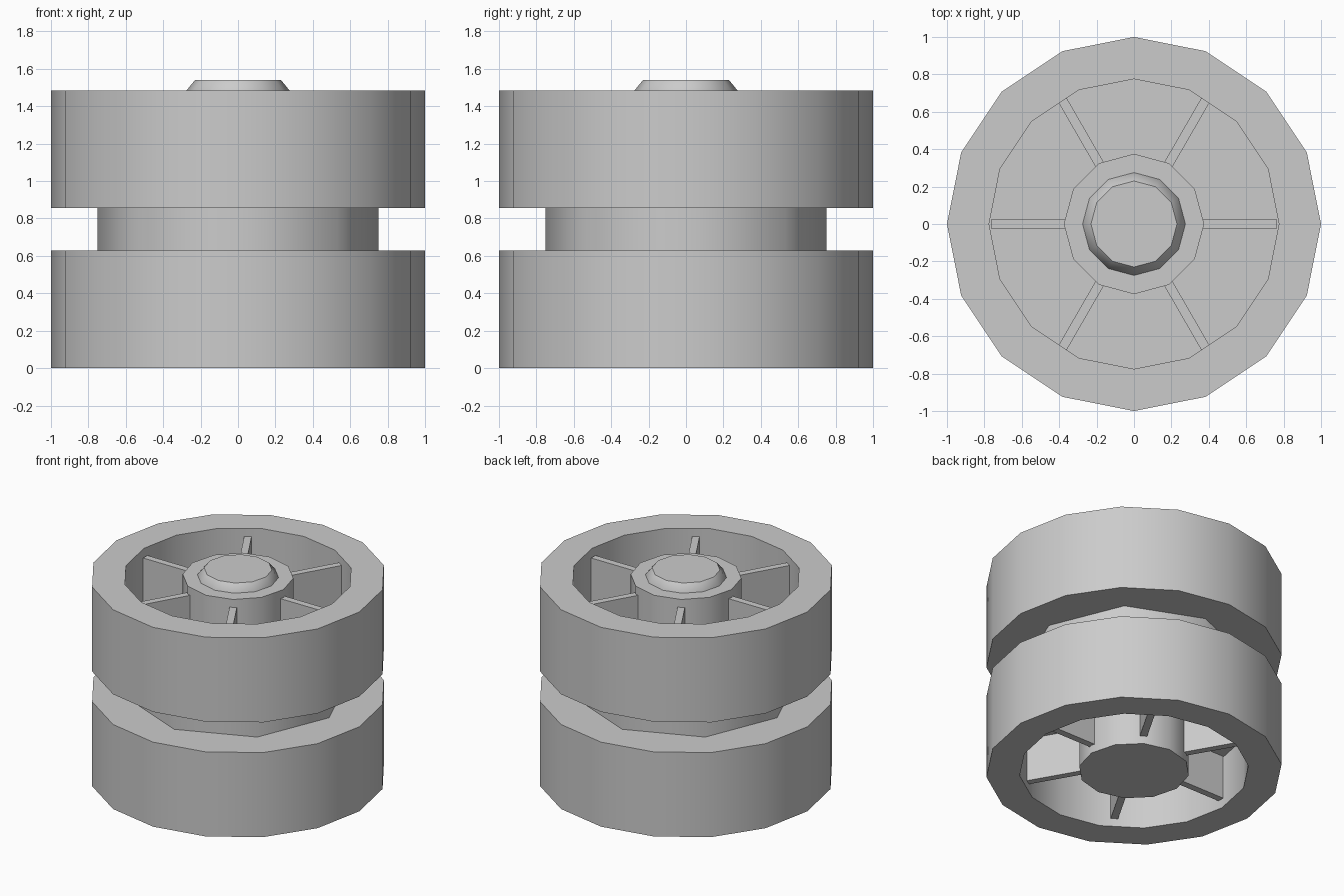
import bpy, bmesh
from math import sin, cos, tau, radians
from mathutils import Matrix

cube = bpy.data.objects.get("Cube")
if cube:
    bpy.data.objects.remove(cube, do_unlink=True)

# Single grey material
grey = bpy.data.materials.new("plain grey")
grey.use_nodes = True
colour = (0.6, 0.6, 0.6, 1)
grey.diffuse_color = colour
grey.node_tree.nodes["Principled BSDF"].inputs["Base Color"].default_value = colour

TOP = 1.485        # rim height of the upper wheel
WIDTH = 0.63       # thickness of one wheel
DEPTH = 0.385      # depth of the recess


def add_object(name, bm, smooth=None):
    bmesh.ops.recalc_face_normals(bm, faces=bm.faces)
    mesh = bpy.data.meshes.new(name)
    bm.to_mesh(mesh)
    bm.free()
    mesh.materials.append(grey)
    obj = bpy.data.objects.new(name, mesh)
    bpy.context.collection.objects.link(obj)
    if smooth:
        bpy.ops.object.select_all(action="DESELECT")
        obj.select_set(True)
        bpy.context.view_layer.objects.active = obj
        bpy.ops.object.shade_smooth_by_angle(angle=radians(smooth))
    return obj


def lathe(name, profile, sides, smooth=40):
    """Revolve (radius, z) points around z and cap both ends."""
    bm = bmesh.new()
    rings = [[bm.verts.new((r * cos(tau * i / sides), r * sin(tau * i / sides), z))
              for i in range(sides)] for r, z in profile]
    for a, b in zip(rings, rings[1:]):
        for i in range(sides):
            j = (i + 1) % sides
            bm.faces.new((a[i], a[j], b[j], b[i]))
    bm.faces.new(rings[0])
    bm.faces.new(rings[-1])
    return add_object(name, bm, smooth)


def spokes(name, z_low, z_high):
    """Six thin ribs between hub and rim."""
    bm = bmesh.new()
    inner, outer = 0.35, 0.765
    for i in range(6):
        place = (Matrix.Rotation(tau * i / 6, 4, "Z")
                 @ Matrix.Translation(((inner + outer) / 2, 0, (z_low + z_high) / 2))
                 @ Matrix.Diagonal((outer - inner, 0.05, z_high - z_low, 1)))
        bmesh.ops.create_cube(bm, size=1, matrix=place)
    add_object(name, bm)


# Two recessed wheels, mirrored about the middle
wheel = [(0.775, DEPTH), (0.775, 0), (1, 0), (1, WIDTH)]
lathe("lower_wheel", wheel, 16)
lathe("upper_wheel", [(r, TOP - z) for r, z in wheel], 16)

# Ribs set slightly below the rims
spokes("lower_spokes", 0.06, DEPTH + 0.01)
spokes("upper_spokes", TOP - DEPTH - 0.01, TOP - 0.06)

# Hubs, the upper one with a bevelled cap
lathe("lower_hub", [(0.375, 0), (0.375, DEPTH + 0.01)], 12)
lathe("upper_hub", [(0.375, TOP - DEPTH - 0.01), (0.375, TOP)], 12)
lathe("axle_cap", [(0.275, TOP - 0.01), (0.275, TOP), (0.23, 1.54)], 12)

# Octagonal core joining the wheels
lathe("core", [(0.75, WIDTH - 0.02), (0.75, TOP - WIDTH + 0.02)], 8, smooth=50)
